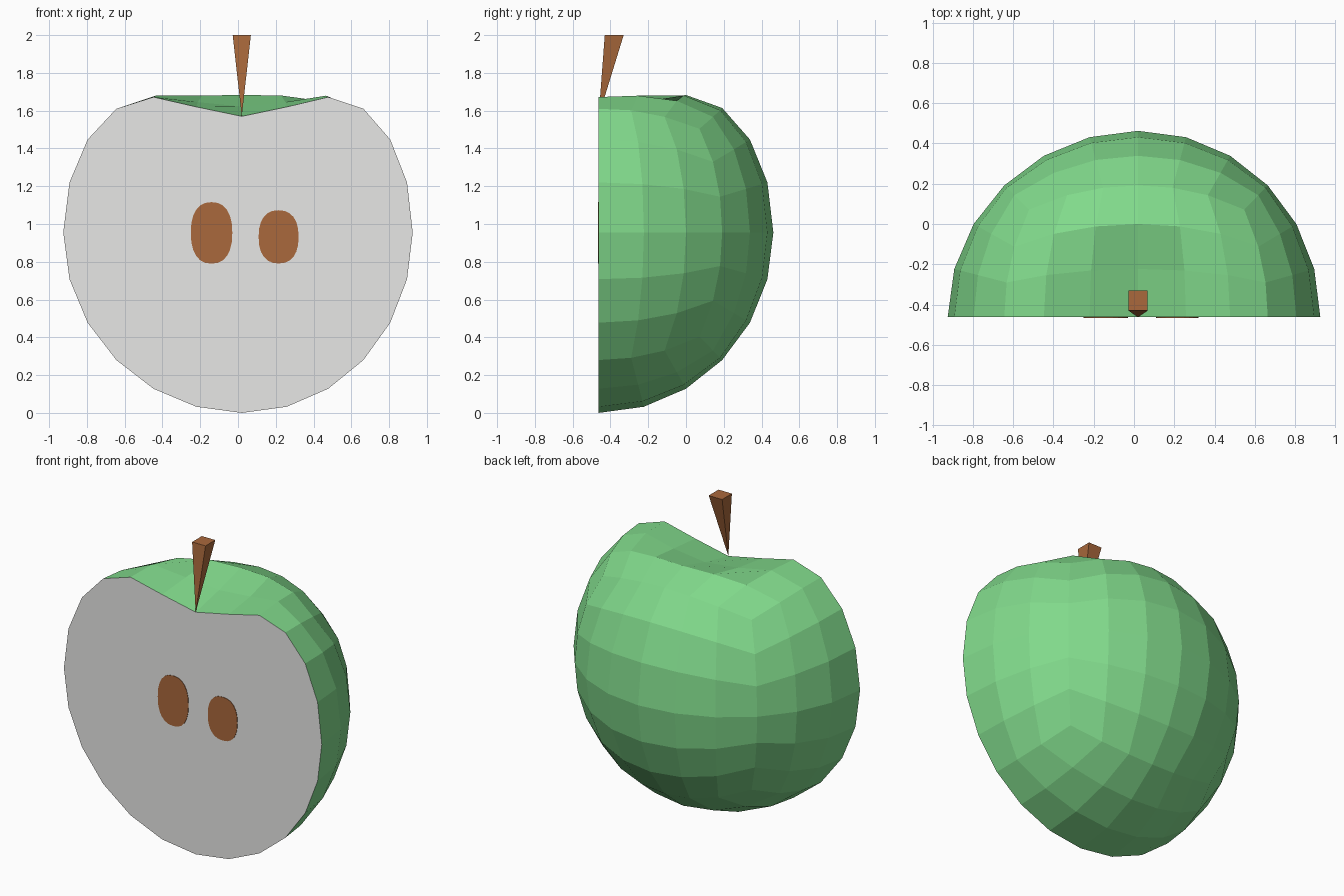
import bpy, bmesh, math
from mathutils import Vector

if "Cube" in bpy.data.objects:
    bpy.data.objects.remove(bpy.data.objects["Cube"])

R, CUT_Y, MID_Z = 0.925, -0.4625, 0.955


def material(name, rgb):
    m = bpy.data.materials.new(name)
    m.diffuse_color = (*rgb, 1)
    m.use_nodes = True
    m.node_tree.nodes["Principled BSDF"].inputs["Base Color"].default_value = m.diffuse_color
    return m


green = material("green skin", (0.22, 0.70, 0.26))
flesh = material("pale flesh", (0.8, 0.8, 0.79))
brown = material("brown", (0.40, 0.14, 0.045))


def add_object(name, bm, mats):
    bmesh.ops.recalc_face_normals(bm, faces=bm.faces)
    me = bpy.data.meshes.new(name)
    bm.to_mesh(me)
    bm.free()
    for m in mats:
        me.materials.append(m)
    ob = bpy.data.objects.new(name, me)
    bpy.context.collection.objects.link(ob)
    return ob


# height of the upper skin by polar angle in degrees (dimple at the pole)
TOP = [(0, 1.57), (15, 1.62), (30, 1.672), (36, 1.664), (45, 1.61),
       (60, 1.447), (75, 1.22), (90, MID_Z)]


def top_height(angle):
    for (a, za), (b, zb) in zip(TOP, TOP[1:]):
        if angle <= b:
            return za + (zb - za) * (angle - a) / (b - a)
    return MID_Z


# half apple: rounded cube grid, front half removed, cut face filled
bm = bmesh.new()
bmesh.ops.create_cube(bm, size=2)
bmesh.ops.subdivide_edges(bm, edges=bm.edges[:], cuts=5, use_grid_fill=True)
bmesh.ops.delete(bm, geom=[v for v in bm.verts if v.co.y < -0.01], context='VERTS')
for v in bm.verts:
    d = Vector([math.tan(c * math.pi / 4) for c in v.co]).normalized()
    x = d.x * R + 0.02 * (1 - d.x ** 2)
    if d.z > 0.001:
        polar = math.degrees(math.acos(min(1, d.z)))
        z = top_height(polar) + 0.012 * min(1, d.y * 4) * max(0, 1 - abs(polar - 32) / 20)
    else:
        z = MID_Z * (1 + d.z)
    v.co = (x, CUT_Y + max(0, d.y) * R, z)
rim = [e for e in bm.edges if e.is_boundary]
for f in bmesh.ops.holes_fill(bm, edges=rim, sides=0)["faces"]:
    f.material_index = 1
add_object("half_apple", bm, [green, flesh])


# seeds: thin rounded plates on the cut face
def seed(name, cx, cz, rx, rz, n=24):
    bm = bmesh.new()
    ring = []
    for i in range(n):
        c, s = math.cos(2 * math.pi * i / n), math.sin(2 * math.pi * i / n)
        px = math.copysign(abs(c) ** 0.85, c) * rx
        pz = math.copysign(abs(s) ** 0.85, s) * rz
        ring.append(bm.verts.new((cx + px, CUT_Y - 0.003, cz + pz)))
    face = bm.faces.new(ring)
    ext = bmesh.ops.extrude_face_region(bm, geom=[face])["geom"]
    for v in ext:
        if isinstance(v, bmesh.types.BMVert):
            v.co.y += 0.004
    add_object(name, bm, [brown])


seed("left_seed", -0.14, 0.953, 0.11, 0.163)
seed("right_seed", 0.215, 0.932, 0.106, 0.141)

# stem: upside-down pyramid leaning backwards out of the dimple
bm = bmesh.new()
tip = bm.verts.new((0.02, CUT_Y, 1.57))
top = [bm.verts.new((0.02 + sx * 0.048, -0.38 + sy * 0.05, 2.0))
       for sx, sy in ((-1, -1), (1, -1), (1, 1), (-1, 1))]
bm.faces.new(top)
for i in range(4):
    bm.faces.new((top[i], top[(i + 1) % 4], tip))
add_object("stem", bm, [brown])
